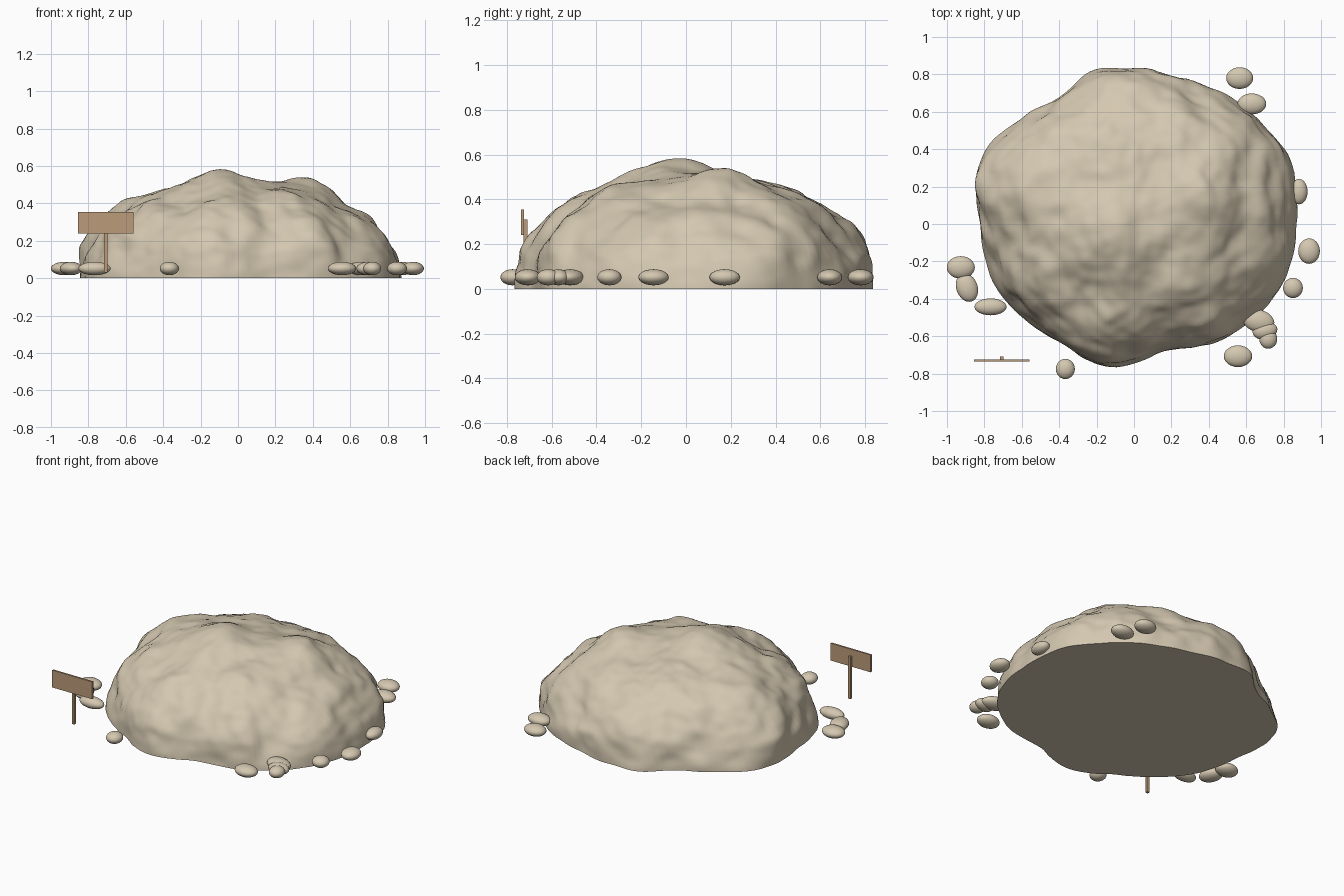
import bpy, bmesh, math
from mathutils import Vector, noise

cube = bpy.data.objects.get("Cube")
if cube:
    bpy.data.objects.remove(cube)


def material(name, rgb):
    mat = bpy.data.materials.new(name)
    mat.use_nodes = True
    color = (*rgb, 1)
    mat.diffuse_color = color
    bsdf = mat.node_tree.nodes["Principled BSDF"]
    bsdf.inputs["Base Color"].default_value = color
    bsdf.inputs["Roughness"].default_value = 0.9
    return mat


def finish(bm, name, mat, smooth=False):
    mesh = bpy.data.meshes.new(name)
    bmesh.ops.recalc_face_normals(bm, faces=bm.faces)
    for face in bm.faces:
        face.smooth = smooth and len(face.verts) < 5
    bm.to_mesh(mesh)
    bm.free()
    mesh.materials.append(mat)
    obj = bpy.data.objects.new(name, mesh)
    bpy.context.collection.objects.link(obj)
    return obj


def box(name, low, high, mat):
    bm = bmesh.new()
    bmesh.ops.create_cube(bm, size=1)
    low, high = Vector(low), Vector(high)
    bmesh.ops.scale(bm, vec=high - low, verts=bm.verts)
    bmesh.ops.translate(bm, vec=(low + high) / 2, verts=bm.verts)
    return finish(bm, name, mat)


sand = material("sandstone", (0.66, 0.575, 0.435))
wood = material("sign wood", (0.50, 0.33, 0.19))

# Mound footprint: radius at equal angle steps, counter-clockwise from +x
OUTLINE = [.87, .895, .89, .86, .83, .82, .83, .85, .785, .82, .88, .87,
           .83, .82, .81, .77, .75, .775, .745, .705, .75, .80, .84, .86]


def footprint(angle):
    u = angle / math.tau * len(OUTLINE)
    i, f = int(u), u % 1
    a, b, c, d = (OUTLINE[(i + k) % len(OUTLINE)] for k in (-1, 0, 1, 2))
    return b + f / 2 * (c - a + f * (2*a - 5*b + 4*c - d + f * (3*(b - c) + d - a)))


def bump(x, y, cx, cy, width):
    return math.exp(-((x - cx) ** 2 + (y - cy) ** 2) / width ** 2)


def mound_point(angle, t):
    rho = math.sin(t * math.pi / 2)
    r = footprint(angle) * rho
    x, y = r * math.cos(angle), r * math.sin(angle)
    dome = max(0, 1 - rho ** 2.75) ** 0.5
    # Main summit, side shoulder and two hollows low on the front
    z = dome * (0.49 + 0.02 * y - 0.02 * x
                + 0.08 * bump(x, y, -0.12, -0.02, 0.24)
                + 0.06 * bump(x, y, 0.40, 0.15, 0.2)
                - 0.06 * bump(x, y, -0.55, -0.5, 0.16)
                - 0.08 * bump(x, y, 0.66, -0.4, 0.16))
    # Weathered surface, calmer towards the ground
    p = Vector((x, y, z))
    out = Vector((x, y, z * 1.5 + 0.05)).normalized()
    rough = (0.044 * noise.noise(p * 3.3) + 0.026 * noise.noise(p * 7 + Vector((5, 2, 1)))
             + 0.010 * noise.noise(p * 15))
    p += out * rough * (0.5 + 0.5 * rho) * (0.3 + 0.7 * min(1, z / 0.15))
    p.z = max(p.z, 0) if t < 1 else 0
    return p


# Mound: rings from the summit to the flat base
RINGS, SIDES = 64, 160
bm = bmesh.new()
top = bm.verts.new(mound_point(0, 0))
rings = [[bm.verts.new(mound_point(math.tau * s / SIDES, k / RINGS))
          for s in range(SIDES)] for k in range(1, RINGS + 1)]
for s in range(SIDES):
    n = (s + 1) % SIDES
    bm.faces.new((top, rings[0][s], rings[0][n]))
    for inner, outer in zip(rings, rings[1:]):
        bm.faces.new((inner[s], outer[s], outer[n], inner[n]))
bm.faces.new(rings[-1])
mound = finish(bm, "mound", sand, True)
bpy.context.view_layer.objects.active = mound
mound.select_set(True)
bpy.ops.object.shade_smooth_by_angle(angle=math.radians(50))

# Pebbles: x, y, half width, half depth, turn in degrees
PEBBLES = [(.565, .78, .072, .058, 0), (.63, .642, .077, .056, 0), (.882, .173, .046, .068, 0),
           (.936, -.145, .058, .068, 0), (.85, -.342, .053, .054, 0),
           (.665, -.518, .087, .06, -15), (.70, -.57, .067, .047, 10),
           (.718, -.615, .048, .052, 0), (.556, -.707, .076, .058, 0),
           (-.367, -.775, .051, .054, 0), (-.767, -.443, .086, .045, 0),
           (-.893, -.34, .057, .078, 20), (-.926, -.232, .075, .06, 0)]
for i, (x, y, rx, ry, turn) in enumerate(PEBBLES):
    bm = bmesh.new()
    bmesh.ops.create_uvsphere(bm, u_segments=24, v_segments=14, radius=1)
    pebble = finish(bm, f"pebble_{i + 1}", sand, True)
    pebble.scale = (rx, ry, 0.036)
    pebble.rotation_euler.z = math.radians(turn)
    pebble.location = (x, y, 0.052)

# Wooden sign
box("sign_post", (-.717, -.727, .03), (-.699, -.709, .31), wood)
box("sign_board", (-.855, -.736, .24), (-.56, -.724, .355), wood)
